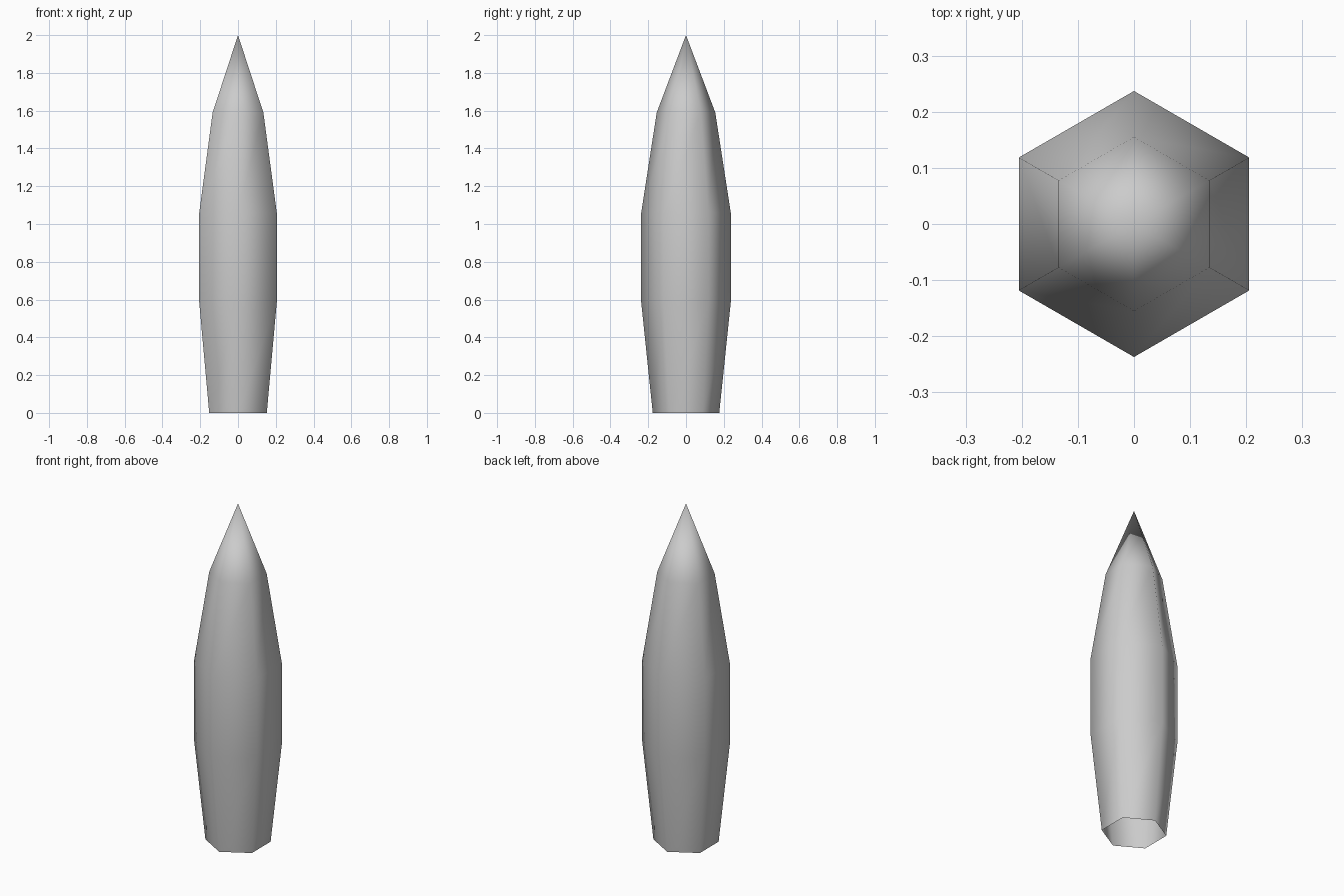
import bpy, bmesh
from math import cos, sin, pi

if "Cube" in bpy.data.objects:
    bpy.data.objects.remove(bpy.data.objects["Cube"])

SIDES = 6
# Profile: (height, corner radius)
PROFILE = [(0.0, 0.176), (0.585, 0.237), (1.06, 0.237), (1.59, 0.155)]
TIP_Z = 2.0

bm = bmesh.new()

# Hexagonal rings, with corners on the y axis
rings = []
for z, r in PROFILE:
    rings.append([bm.verts.new((r * cos(pi / 2 + 2 * pi * i / SIDES),
                                r * sin(pi / 2 + 2 * pi * i / SIDES), z))
                  for i in range(SIDES)])

# Side walls; the base stays open
for low, high in zip(rings, rings[1:]):
    for i in range(SIDES):
        j = (i + 1) % SIDES
        bm.faces.new((low[i], low[j], high[j], high[i]))

# Pointed tip
tip = bm.verts.new((0, 0, TIP_Z))
for i in range(SIDES):
    bm.faces.new((rings[-1][i], rings[-1][(i + 1) % SIDES], tip))

# Smooth shading across all faces
for f in bm.faces:
    f.smooth = True

mesh = bpy.data.meshes.new("pointed_shell")
bm.to_mesh(mesh)
bm.free()
shell = bpy.data.objects.new("pointed_shell", mesh)
bpy.context.collection.objects.link(shell)
